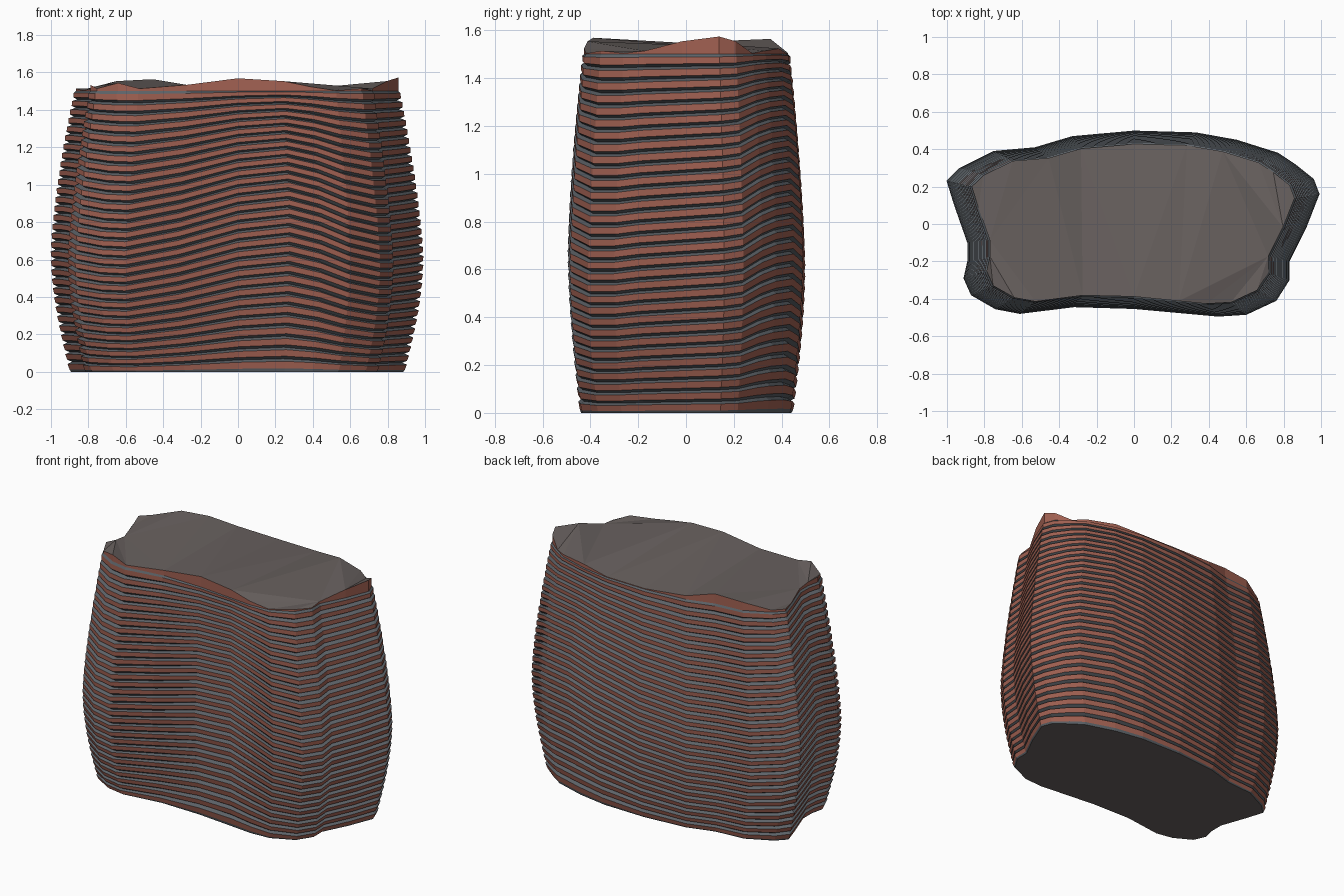
import bpy, bmesh, math

if "Cube" in bpy.data.objects:
    bpy.data.objects.remove(bpy.data.objects["Cube"])

# Plan outline at the widest level, counter-clockwise: x, y, bedding lift, top rim lift
OUTLINE = [
    (.99, .16, .0, .07), (.96, .24, .01, .05), (.86, .32, .05, .0), (.77, .38, .07, .01),
    (.55, .45, .08, .02), (.33, .49, .05, .0), (0, .5, .0, .0), (-.33, .47, -.03, .02),
    (-.53, .41, -.03, .06), (-.75, .39, -.02, .05), (-.93, .30, .0, .01), (-1, .23, .02, .01),
    (-.96, .10, .02, .0), (-.89, -.1, .01, .01), (-.89, -.2, .0, .02), (-.91, -.29, -.01, .03),
    (-.87, -.38, -.03, .01), (-.74, -.455, -.05, .04), (-.61, -.48, -.055, .01),
    (-.32, -.445, -.01, .03), (0, -.455, .06, .065), (.28, -.48, .085, .05), (.45, -.495, .05, .02),
    (.6, -.485, .0, .0), (.76, -.41, -.03, .01), (.83, -.3, -.03, .0), (.83, -.2, -.02, .01),
    (.92, -.02, -.01, .05)]
HEIGHT, LAYERS = 1.5, 31
GREY, RED, TOP = 1, 0, 2


def material(name, color):
    m = bpy.data.materials.new(name)
    m.diffuse_color = (*color, 1)
    m.use_nodes = True
    m.node_tree.nodes["Principled BSDF"].inputs["Base Color"].default_value = m.diffuse_color
    return m


def bulge(z):
    if z < .62:
        return .905 + .1 * math.sin(math.pi / 2 * z / .62)
    return 1.005 - .13 * ((z - .62) / .9) ** 1.4


def ring(bm, t, inset, rim=0):
    """One closed contour at height fraction t, bent by the bedding lift."""
    z = HEIGHT * t
    s = bulge(z)
    verts = []
    for x, y, lift, top in OUTLINE:
        k = s - inset / math.hypot(x, y)
        dz = 1.25 * lift * math.sin(math.pi * t) ** .7 if 0 < t < 1 else 0
        verts.append(bm.verts.new((x * k, y * k, z + dz + rim * (top + .004))))
    return verts


# Stack of eroded beds: undercut ledge, near-vertical red face, grey sloping shelf
bm = bmesh.new()
rings, mats = [ring(bm, 0, .012)], []
for i in range(LAYERS):
    for f, inset, mat in ((.22, .007, GREY), (.78, .003, RED), (1, .03, GREY)):
        last = i == LAYERS - 1 and f == 1
        rings.append(ring(bm, min((i + f) / LAYERS, 1), .012 if last else inset))
        mats.append(mat)
# Ragged red rim standing above the last bed
rings.append(ring(bm, 1, .012, 1))
mats.append(RED)
n = len(OUTLINE)
for a, b, mat in zip(rings, rings[1:], mats):
    for j in range(n):
        k = (j + 1) % n
        bm.faces.new((a[j], a[k], b[k], b[j])).material_index = mat
# Bottom and uneven top caps
bm.faces.new(rings[0][::-1]).material_index = TOP
bm.faces.new(rings[-1]).material_index = TOP
bmesh.ops.triangulate(bm, faces=[f for f in bm.faces if len(f.verts) > 4])

mesh = bpy.data.meshes.new("layered_rock")
bm.to_mesh(mesh)
bm.free()
for name, col in (("red_rock", (.36, .12, .085)), ("grey_rock", (.11, .125, .14)),
                  ("top_rock", (.14, .12, .115))):
    mesh.materials.append(material(name, col))
rock = bpy.data.objects.new("layered_rock", mesh)
bpy.context.collection.objects.link(rock)
